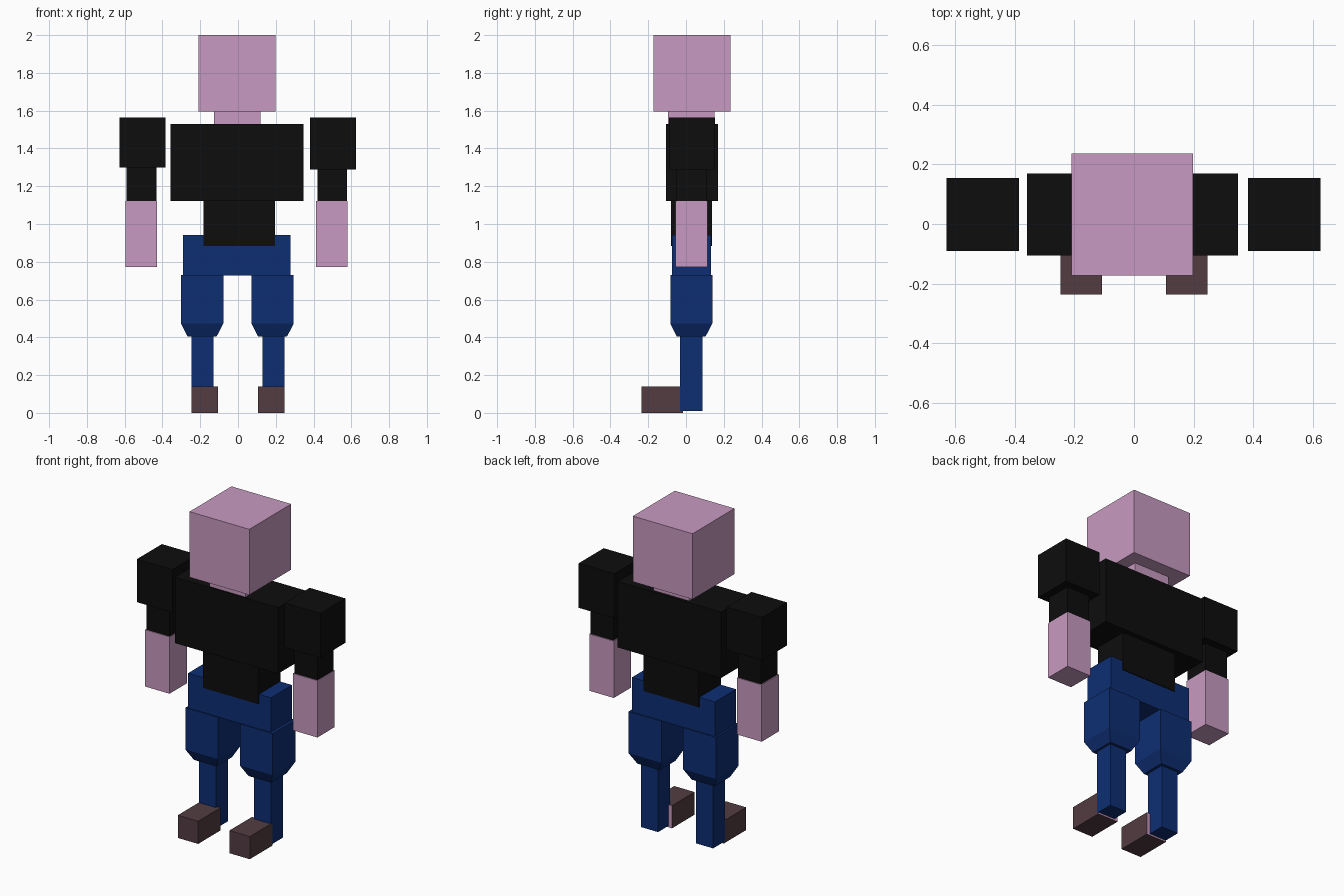
import bpy, bmesh

if "Cube" in bpy.data.objects:
    bpy.data.objects.remove(bpy.data.objects["Cube"])


def material(name, rgb):
    m = bpy.data.materials.new(name)
    m.diffuse_color = (*rgb, 1)
    m.use_nodes = True
    m.node_tree.nodes["Principled BSDF"].inputs["Base Color"].default_value = m.diffuse_color
    return m


SKIN = material("skin pink", (0.578, 0.323, 0.533))
BLACK = material("shirt black", (0.004, 0.004, 0.004))
BLUE = material("trouser blue", (0.004, 0.027, 0.171))
BROWN = material("shoe brown", (0.084, 0.045, 0.054))


def loft(name, mats, rings):
    """Closed block through rectangles (z, x0, x1, y0, y1), bottom to top."""
    bm = bmesh.new()
    loops = [[bm.verts.new(p) for p in
              ((x0, y0, z), (x1, y0, z), (x1, y1, z), (x0, y1, z))]
             for z, x0, x1, y0, y1 in rings]
    bm.faces.new(loops[0][::-1])
    bm.faces.new(loops[-1])
    for a, b in zip(loops, loops[1:]):
        for i in range(4):
            j = (i + 1) % 4
            bm.faces.new((a[i], a[j], b[j], b[i]))
    bmesh.ops.recalc_face_normals(bm, faces=bm.faces)
    mesh = bpy.data.meshes.new(name)
    bm.to_mesh(mesh)
    bm.free()
    for m in mats:
        mesh.materials.append(m)
    ob = bpy.data.objects.new(name, mesh)
    bpy.context.collection.objects.link(ob)
    return ob


def box(name, mats, x, y, z):
    return loft(name, mats, [(h, *x, *y) for h in z])


# Head and body
box("head", [SKIN], (-0.21, 0.198), (-0.173, 0.236), (1.595, 2.0))
box("neck", [SKIN], (-0.127, 0.118), (-0.095, 0.15), (1.50, 1.60))
box("chest", [BLACK], (-0.358, 0.348), (-0.105, 0.169), (1.123, 1.53))
box("waist", [BLACK], (-0.183, 0.195), (-0.079, 0.137), (0.883, 1.13))
box("hips", [BLUE], (-0.29, 0.277), (-0.074, 0.132), (0.728, 0.943))

# Arms: the two sides are slightly shifted copies
for side, cx, shoulder_z in (("left", -0.506, 1.298), ("right", 0.504, 1.288)):
    hx = cx - 0.006
    box(side + "_shoulder", [BLACK], (cx - 0.122, cx + 0.121),
        (-0.09, 0.154), (shoulder_z, 1.563))
    box(side + "_sleeve", [BLACK], (hx - 0.077, hx + 0.080),
        (-0.05, 0.108), (1.123, 1.31))
    box(side + "_forearm", [SKIN], (hx - 0.084, hx + 0.083),
        (-0.055, 0.113), (0.772, 1.123))

# Legs
for side, s, cx in (("left", -1, -0.190), ("right", 1, 0.183)):
    loft(side + "_thigh", [BLUE], [
        (0.405, cx - 0.077, cx + 0.077, -0.049, 0.104),
        (0.473, cx - 0.112, cx + 0.112, -0.083, 0.139),
        (0.730, cx - 0.112, cx + 0.112, -0.083, 0.139)])
    shin_x = sorted((s * 0.130, s * 0.246))
    box(side + "_shin", [BLUE], shin_x, (-0.031, 0.087), (0.01, 0.41))
    foot_x = sorted((s * 0.107, s * 0.246))
    foot = box(side + "_foot", [BROWN, SKIN], foot_x,
               (-0.236, -0.016), (0.0, 0.14))
    # Heel side of the shoe is open, showing skin
    for f in foot.data.polygons:
        f.material_index = 1 if f.normal.y > 0.5 else 0
